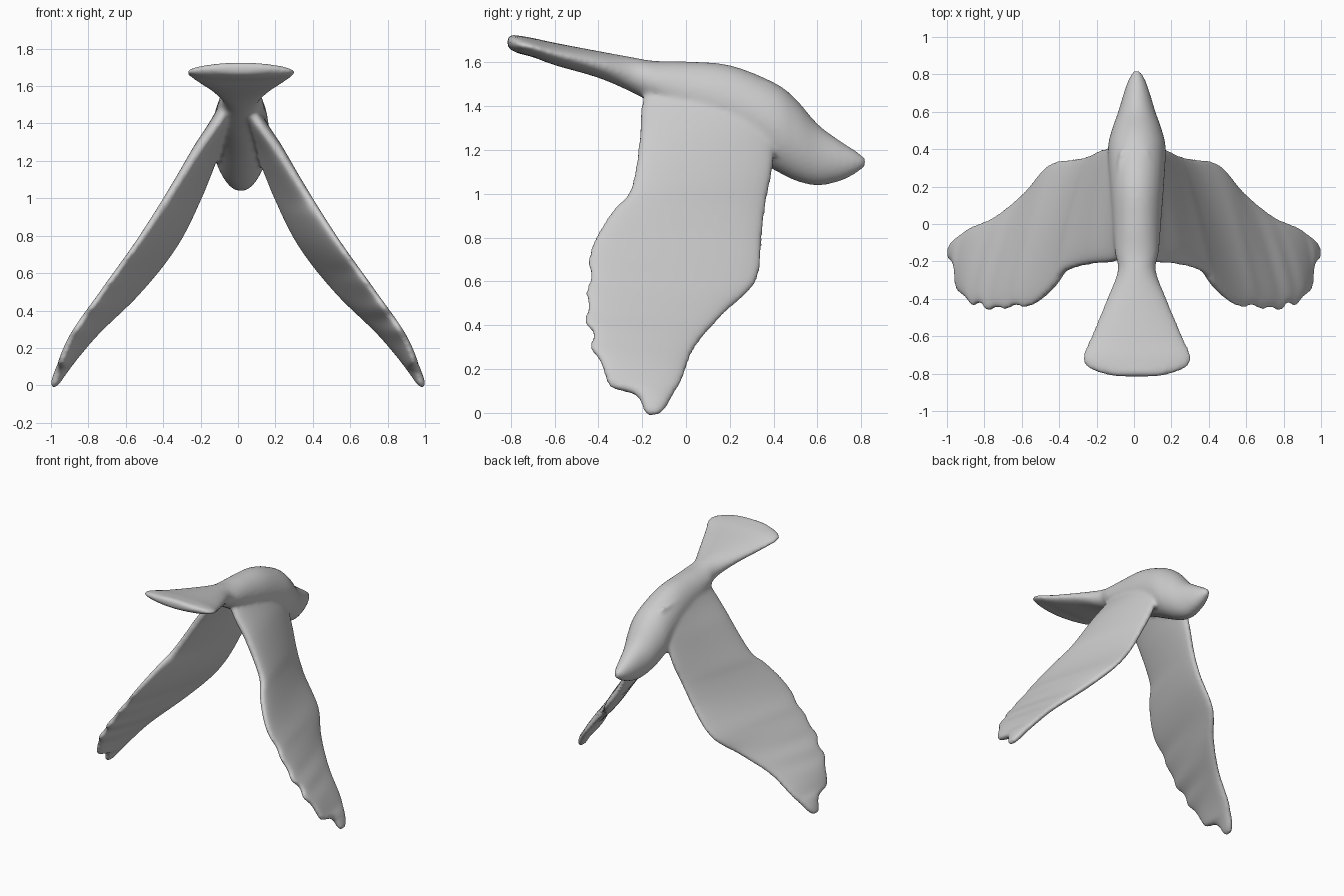
import bpy, bmesh, math
from mathutils import Vector

if "Cube" in bpy.data.objects:
    bpy.data.objects.remove(bpy.data.objects["Cube"])


def spline(rows, i, t):
    """Catmull-Rom point inside span i of a table of rows."""
    last = len(rows) - 1
    p = (rows[max(0, min(last, j))] for j in (i - 1, i, i + 1, i + 2))
    return [0.5 * (2 * b + (c - a) * t + (2 * a - 5 * b + 4 * c - d) * t * t
                   + (3 * b - a - 3 * c + d) * t ** 3) for a, b, c, d in zip(*p)]


def resample(rows, n):
    return [spline(rows, i, k / n) for i in range(len(rows) - 1) for k in range(n)] + [list(rows[-1])]


def loft(bm, rings):
    """Closed skin over a list of point rings."""
    vs = [[bm.verts.new(p) for p in r] for r in rings]
    n = len(vs[0])
    fs = [bm.faces.new((a[i], a[(i + 1) % n], b[(i + 1) % n], b[i]))
          for a, b in zip(vs, vs[1:]) for i in range(n)]
    fs += [bm.faces.new(vs[0]), bm.faces.new(vs[-1])]
    bmesh.ops.recalc_face_normals(bm, faces=fs)


SEG = 28
ANG = [2 * math.pi * i / SEG for i in range(SEG)]

# head, back and fanned tail: y, top z, bottom z, half width
BODY = [(.818, 1.165, 1.125, .018), (.77, 1.20, 1.09, .045), (.7, 1.245, 1.057, .07),
        (.6, 1.32, 1.038, .10), (.5, 1.435, 1.06, .135), (.4, 1.51, 1.11, .155),
        (.2, 1.588, 1.22, .145), (0, 1.605, 1.32, .13), (-.15, 1.608, 1.41, .118),
        (-.25, 1.625, 1.465, .102), (-.4, 1.652, 1.53, .160), (-.6, 1.69, 1.588, .245),
        (-.7, 1.712, 1.625, .29), (-.76, 1.722, 1.64, .275), (-.795, 1.727, 1.655, .20),
        (-.815, 1.722, 1.667, .12)]

# wing outline with feather scallops: z, leading y, trailing y, half thickness
WING = [(1.50, .40, -.18, .05), (1.40, .41, -.205, .052), (1.25, .405, -.215, .052),
        (1.10, .395, -.235, .048), (1.00, .375, -.265, .046), (.92, .362, -.34, .044),
        (.80, .35, -.415, .042), (.70, .345, -.447, .04), (.62, .33, -.437, .039),
        (.56, .295, -.458, .038), (.48, .205, -.448, .037), (.42, .145, -.466, .036),
        (.36, .09, -.424, .035), (.30, .045, -.440, .034), (.24, .015, -.395, .034),
        (.18, -.005, -.375, .033), (.12, -.032, -.345, .031), (.095, -.05, -.25, .03),
        (.06, -.07, -.21, .028), (.025, -.09, -.20, .025), (-.008, -.12, -.178, .016)]

# wing sweep every 0.25 down from z 1.5: leading x, trailing x
SWEEP = [(.05, .06), (.122, .222), (.212, .38), (.335, .545), (.53, .725), (.785, .895), (.982, .99),
         (1.1, 1.1)]

bm = bmesh.new()

# body and tail
rings = []
for y, zt, zb, w in resample(BODY, 4):
    rings.append([(.015 + w * math.cos(a), y, (zt + zb) / 2 + (zt - zb) / 2 * math.sin(a))
                  for a in ANG])
loft(bm, rings)

# pair of wings
NORMAL = Vector((1, .3, .65)).normalized()
for side in (1, -1):
    rings = []
    for z, yl, yt, h in resample(WING, 4):
        u = max(0, (1.5 - z) / .25)
        xl, xt = spline(SWEEP, int(u), u - int(u))
        ring = []
        for a in ANG:
            t = (1 - math.cos(a)) / 2
            s = math.copysign(abs(math.sin(a)) ** .7, math.sin(a))
            p = Vector((xl + (xt - xl) * t, yl + (yt - yl) * t, z)) + NORMAL * h * s
            ring.append((p.x * side, p.y, p.z))
        rings.append(ring)
    loft(bm, rings)

me = bpy.data.meshes.new("bird")
bm.to_mesh(me)
bm.free()
bird = bpy.data.objects.new("bird", me)
bpy.context.collection.objects.link(bird)

# fuse the parts into one soft skin
fuse = bird.modifiers.new("fuse", 'REMESH')
fuse.mode = 'VOXEL'
fuse.voxel_size = .012
fuse.use_smooth_shade = True
soft = bird.modifiers.new("soften", 'SMOOTH')
soft.factor = .5
soft.iterations = 10
